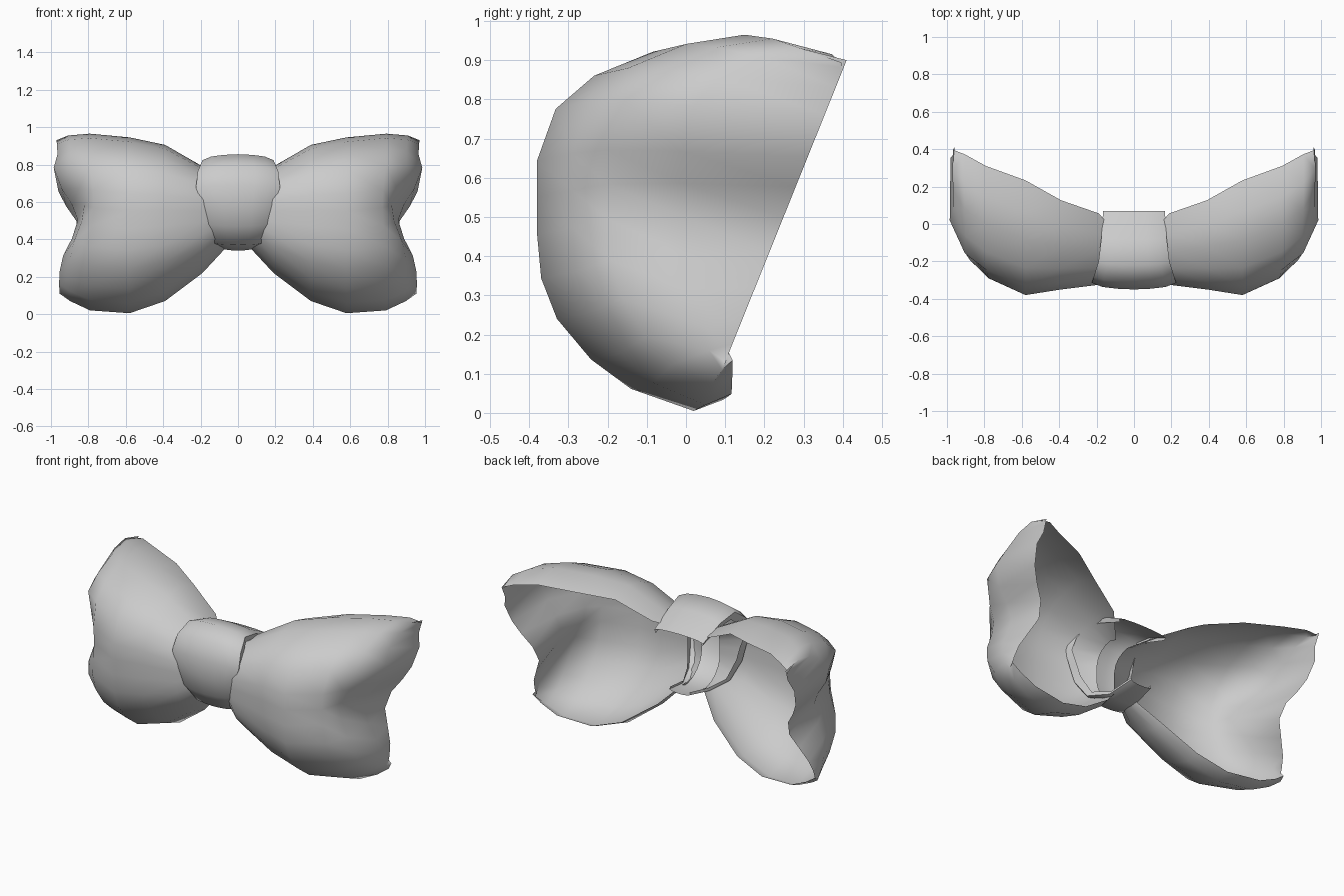
import bpy, bmesh, math

if "Cube" in bpy.data.objects:
    bpy.data.objects.remove(bpy.data.objects["Cube"])

def finish(name, verts, faces):
    me = bpy.data.meshes.new(name)
    me.from_pydata(verts, [], faces)
    bm = bmesh.new(); bm.from_mesh(me)
    bmesh.ops.recalc_face_normals(bm, faces=bm.faces)
    bm.to_mesh(me); bm.free()
    ob = bpy.data.objects.new(name, me)
    bpy.context.collection.objects.link(ob)
    bpy.ops.object.select_all(action='DESELECT')
    ob.select_set(True)
    bpy.context.view_layer.objects.active = ob
    bpy.ops.object.shade_smooth_by_angle(angle=math.radians(75))
    return ob

def grid_faces(rows, cols):
    return [(r * cols + i, r * cols + i + 1, (r + 1) * cols + i + 1, (r + 1) * cols + i)
            for r in range(rows - 1) for i in range(cols - 1)]

# Open cross-section of a hollow loop: u = front to back, v = bottom to top
SECTION = [(1, .955), (.72, 1), (.48, .975), (.24, .91), (.08, .82), (0, .68), (0, .58), (0, .48),
           (.02, .36), (.1, .25), (.28, .14), (.5, .06), (.85, 0), (1, .03)]
# Stations: x, top z, bottom z, front y, back y at top, back y at bottom, notch depth, notch v
# (the last three turn back to form the end wall, finishing flat on the rim)
STATIONS = [(.06, .71, .36, -.24, -.08, -.08, 0, .6),
            (.19, .79, .22, -.325, .06, 0, 0, .6),
            (.39, .905, .07, -.35, .13, .06, 0, .6),
            (.58, .945, .005, -.38, .24, .09, 0, .6),
            (.80, .965, .02, -.29, .32, .11, .025, .6),
            (.93, .955, .07, -.2, .385, .11, .095, .57),
            (1.0, .93, .11, -.01, .41, .11, .12, .48),
            (.99, .90, .13, None, .41, .10, .12, .4)]

def bow_loop(name, side):
    verts = []
    for x, zt, zb, yf, ybt, ybb, notch, nv in STATIONS:
        end = max(0, (x - .75) / .25)
        for u, v in SECTION:
            yb = ybb + (ybt - ybb) * v
            y = yb if yf is None else yf + (yb - yf) * u
            dx = notch * math.exp(-((v - nv) / .2) ** 2) + .045 * end * (1 - v)
            if v > .9:
                dx += .03 * end
            verts.append((side * (x - dx), y, zb + (zt - zb) * v))
    return finish(name, verts, grid_faces(len(STATIONS), len(SECTION)))

bow_loop("bow_loop_right", 1)
bow_loop("bow_loop_left", -1)

# Knot: a bulging band wrapped over the front, open at the back (y, z, half width)
PATH = [(.07, .74, .165), (-.08, .82, .175), (-.22, .855, .19), (-.31, .79, .215),
        (-.35, .69, .225), (-.35, .58, .19), (-.325, .47, .175), (-.25, .37, .14),
        (-.1, .34, .09), (.06, .37, .07)]
PROFILE = [(-.94, .3), (-1, .13), (-.75, .05), (-.4, .015), (0, 0),
           (.4, .015), (.75, .05), (1, .13), (.94, .3)]
verts = []
for y, z, w in PATH:
    for t, inset in PROFILE:
        k = inset * (w / .2 if z > .4 else .4)
        verts.append((t * w, y + (-.08 - y) * inset * (y < -.05), z + (.6 - z) * k))
finish("knot", verts, grid_faces(len(PATH), len(PROFILE)))
